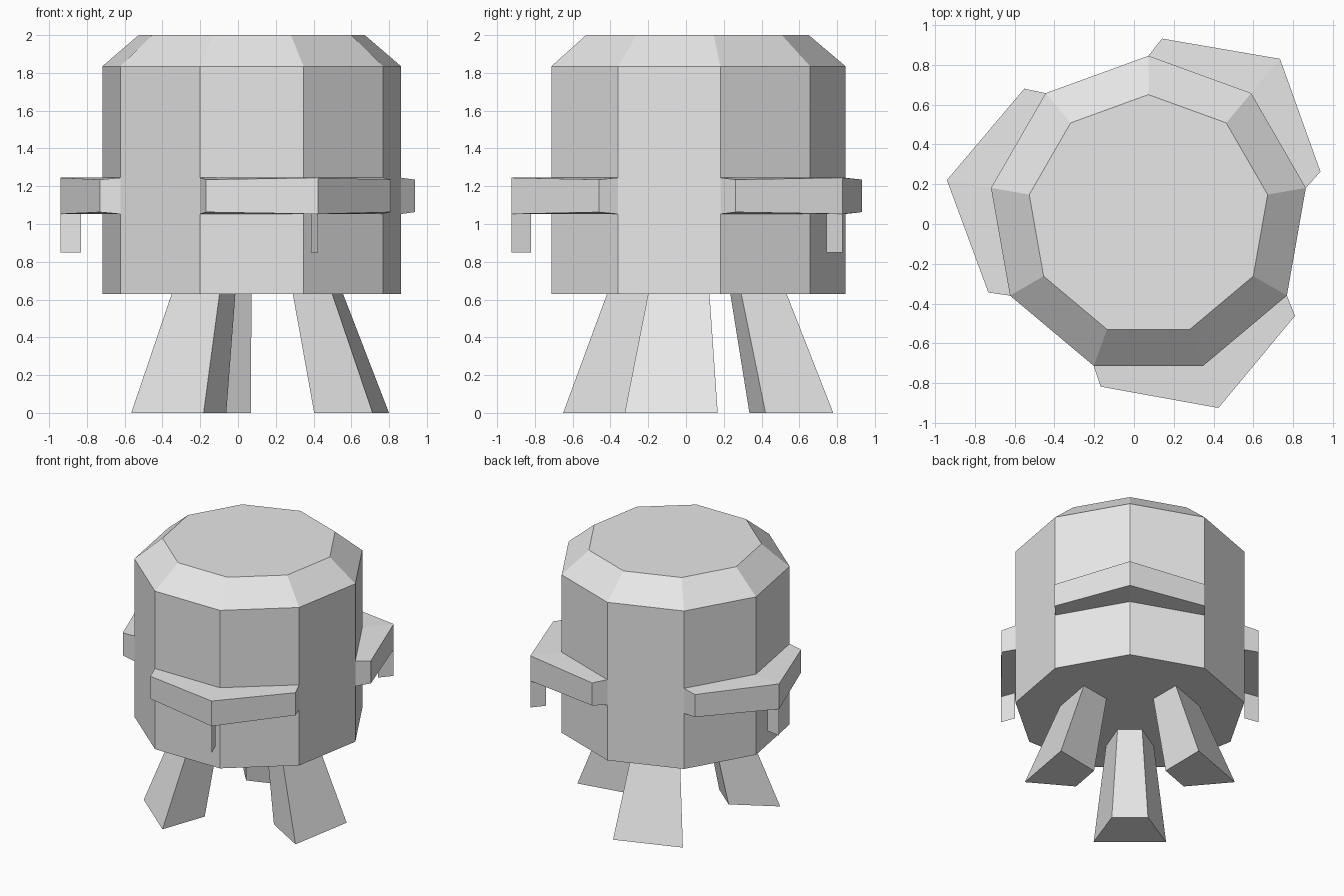
import bpy, bmesh, math

cube = bpy.data.objects.get("Cube")
if cube:
    bpy.data.objects.remove(cube, do_unlink=True)

CX, CY = 0.0725, 0.042   # axis of the body
R = 0.803                # body radius

grey = bpy.data.materials.new("light_grey")
grey.use_nodes = True
grey.diffuse_color = (0.8, 0.8, 0.8, 1)
bsdf = next(n for n in grey.node_tree.nodes if n.type == 'BSDF_PRINCIPLED')
bsdf.inputs["Base Color"].default_value = (0.8, 0.8, 0.8, 1)


def polar(angle, r, z, side=0.0):
    """Point at radius r along an angle, shifted sideways."""
    a = math.radians(angle)
    return (CX + r * math.cos(a) - side * math.sin(a),
            CY + r * math.sin(a) + side * math.cos(a), z)


def loft(bm, rings, close=True, cap_start=True, cap_end=True):
    """Skin rings of points with quads and cap the ends."""
    loops = [[bm.verts.new(p) for p in ring] for ring in rings]
    n = len(loops[0])
    for a, b in zip(loops, loops[1:]):
        for i in range(n if close else n - 1):
            j = (i + 1) % n
            bm.faces.new((a[i], a[j], b[j], b[i]))
    if cap_start:
        bm.faces.new(loops[0][::-1])
    if cap_end:
        bm.faces.new(loops[-1])


def finish(name, bm):
    mesh = bpy.data.meshes.new(name)
    bm.to_mesh(mesh)
    bm.free()
    mesh.materials.append(grey)
    obj = bpy.data.objects.new(name, mesh)
    bpy.context.collection.objects.link(obj)
    return obj


# nine-sided body with a bevelled top
bm = bmesh.new()
loft(bm, [[polar(90 + 40 * i, r, z) for i in range(9)]
          for r, z in ((R, 0.63), (R, 1.835), (0.608, 2.0))])
finish("body", bm)

for k in range(3):
    # bracket wrapping two body sides, thickest at its middle corner
    mid = 50 + 120 * k
    bm = bmesh.new()
    rings = []
    for a_in, a_out, r_out, inset in ((-40, -35.65, 0.892, 0.01),
                                      (0, 0, 1.028, 0.0),
                                      (40, 35.65, 0.892, 0.01)):
        rings.append([polar(mid + a_in, R, 1.245),
                      polar(mid + a_out, r_out, 1.245 - inset),
                      polar(mid + a_out, r_out, 1.053 + inset),
                      polar(mid + a_in, R, 1.053)])
    loft(bm, rings, close=False)
    bmesh.ops.reverse_faces(bm, faces=bm.faces[:])
    finish(f"bracket_{k + 1}", bm)

    # thin fin hanging under the bracket corner
    bm = bmesh.new()
    bm.faces.new([bm.verts.new(polar(mid, r, z)) for r, z in
                  ((0.917, 0.85), (1.028, 0.85), (1.028, 1.055), (0.917, 1.055))])
    finish(f"fin_{k + 1}", bm)

    # splayed leg with a trapezoid section, wider on the outside
    ang = 110 + 120 * k
    bm = bmesh.new()
    loft(bm, [[polar(ang, ri, z, -wi), polar(ang, ro, z, -wo),
               polar(ang, ro, z, wo), polar(ang, ri, z, wi)]
              for ri, wi, ro, wo, z in ((0.358, 0.125, 0.694, 0.25, 0.0),
                                        (0.236, 0.085, 0.462, 0.165, 0.63))])
    finish(f"leg_{k + 1}", bm)

# consistent outward normals on the closed parts
for obj in bpy.context.collection.objects:
    if obj.type == 'MESH' and obj.name.startswith(("body", "leg")):
        bm = bmesh.new()
        bm.from_mesh(obj.data)
        bmesh.ops.recalc_face_normals(bm, faces=bm.faces[:])
        bm.to_mesh(obj.data)
        bm.free()
